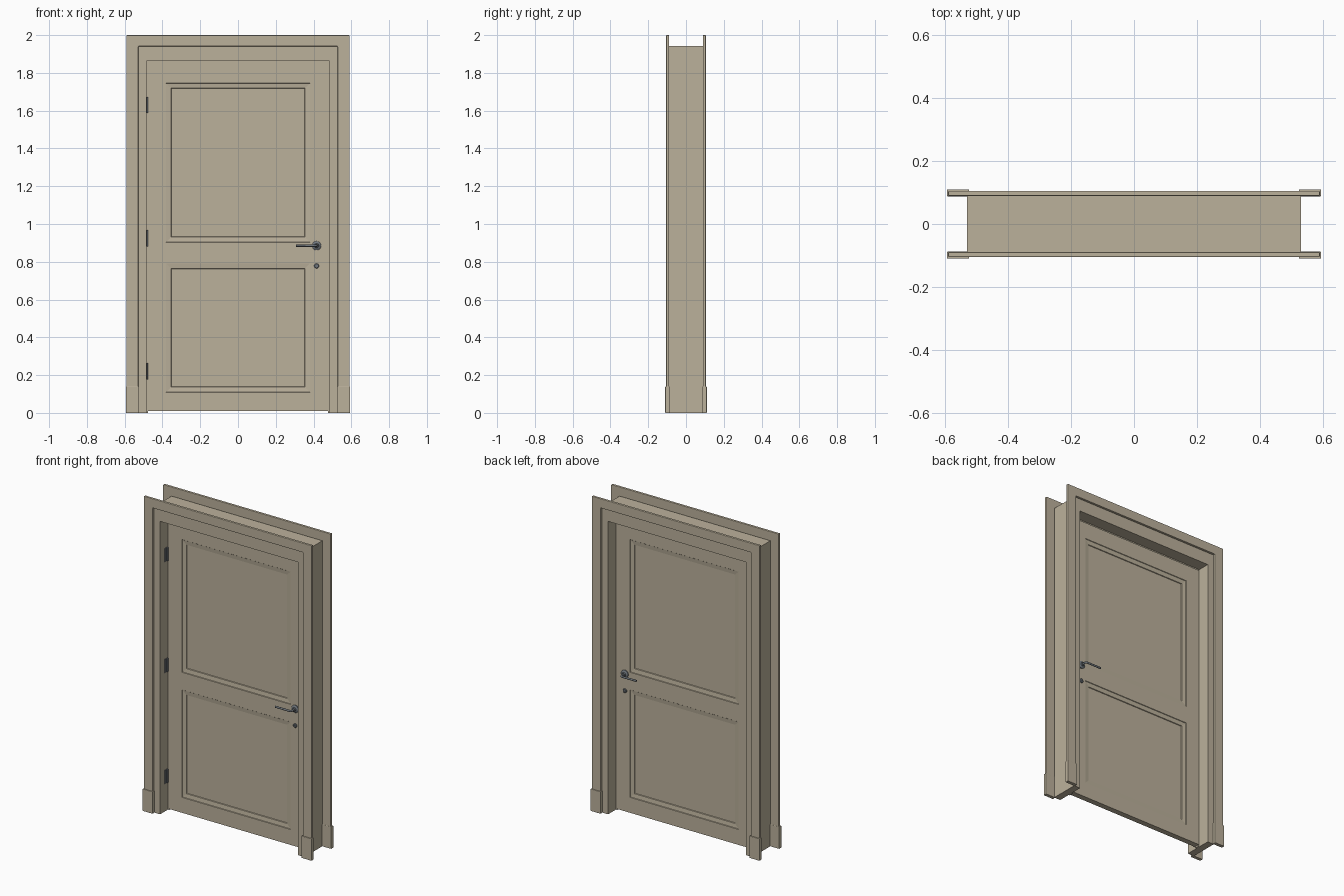
import bpy, bmesh, math
from mathutils import Vector

if "Cube" in bpy.data.objects:
    bpy.data.objects.remove(bpy.data.objects["Cube"])


def material(name, rgb):
    m = bpy.data.materials.new(name)
    m.diffuse_color = (*rgb, 1)
    m.use_nodes = True
    m.node_tree.nodes["Principled BSDF"].inputs["Base Color"].default_value = m.diffuse_color
    return m


WOOD = material("painted_wood", (0.50, 0.44, 0.33))
METAL = material("dark_metal", (0.16, 0.18, 0.20))


def finish(bm, name, mat, bevel=0.0, smooth=False):
    bmesh.ops.recalc_face_normals(bm, faces=bm.faces)
    me = bpy.data.meshes.new(name)
    bm.to_mesh(me)
    bm.free()
    ob = bpy.data.objects.new(name, me)
    bpy.context.collection.objects.link(ob)
    me.materials.append(mat)
    if bevel:
        mod = ob.modifiers.new("edge", 'BEVEL')
        mod.width, mod.segments = bevel, 2
    if smooth:
        bpy.context.view_layer.objects.active = ob
        ob.select_set(True)
        bpy.ops.object.shade_smooth_by_angle()
        ob.select_set(False)
    return ob


def box(name, x0, x1, y0, y1, z0, z1, mat=WOOD, bevel=0.0):
    bm = bmesh.new()
    bmesh.ops.create_cube(bm, size=1)
    for v in bm.verts:
        v.co = Vector(((x0 + x1) / 2 + v.co.x * (x1 - x0),
                       (y0 + y1) / 2 + v.co.y * (y1 - y0),
                       (z0 + z1) / 2 + v.co.z * (z1 - z0)))
    return finish(bm, name, mat, bevel)


def portal(name, xo, zo, xi, zi, y0, y1, bevel=0.0):
    """Upside-down U frame with mitred corners, extruded along y."""
    outer = [(-xo, 0), (-xo, zo), (xo, zo), (xo, 0)]
    inner = [(-xi, 0), (-xi, zi), (xi, zi), (xi, 0)]
    bm = bmesh.new()
    o = [bm.verts.new((x, y0, z)) for x, z in outer]
    i = [bm.verts.new((x, y0, z)) for x, z in inner]
    faces = [bm.faces.new((o[k], o[k + 1], i[k + 1], i[k])) for k in range(3)]
    ext = bmesh.ops.extrude_face_region(bm, geom=faces, use_keep_orig=True)["geom"]
    bmesh.ops.translate(bm, verts=[g for g in ext if isinstance(g, bmesh.types.BMVert)],
                        vec=(0, y1 - y0, 0))
    return finish(bm, name, WOOD, bevel)


def lathe(name, x, z, y0, side, profile, mat=METAL, n=24):
    """Round part around a y axis; profile is (radius, distance from the door)."""
    bm = bmesh.new()
    rings = []
    for r, d in profile:
        rings.append([bm.verts.new((x + r * math.cos(2 * math.pi * k / n), side * (y0 + d),
                                    z + r * math.sin(2 * math.pi * k / n))) for k in range(n)])
    for a, b in zip(rings, rings[1:]):
        for k in range(n):
            bm.faces.new((a[k], a[(k + 1) % n], b[(k + 1) % n], b[k]))
    bm.faces.new(rings[0])
    bm.faces.new(rings[-1])
    return finish(bm, name, mat, smooth=True)


# Frame: deep jamb lining, thin stop around the leaf
portal("jamb", 0.53, 1.942, 0.485, 1.862, -0.09, 0.09)
portal("door_stop", 0.50, 1.88, 0.476, 1.848, -0.012, 0.012)

# Casings and plinth blocks on both faces
for side, tag in ((-1, "front"), (1, "back")):
    y = sorted((side * 0.089, side * 0.105))
    portal(f"casing_{tag}", 0.59, 2.0, 0.528, 1.941, *y, bevel=0.003)
    yp = sorted((side * 0.088, side * 0.110))
    for sx in (-1, 1):
        x = sorted((sx * 0.524, sx * 0.594))
        box(f"plinth_{tag}_{'left' if sx < 0 else 'right'}", *x, *yp, 0, 0.14, bevel=0.002)

# Door leaf with two recessed, moulded panels per face
T = 0.018
xs = [-0.479, -0.382, 0.382, 0.479]
zs = [0.01, 0.108, 0.792, 0.903, 1.747, 1.852]
bm = bmesh.new()
grid = [[bm.verts.new((x, -T, z)) for x in xs] for z in zs]
faces = [bm.faces.new((grid[j][i], grid[j][i + 1], grid[j + 1][i + 1], grid[j + 1][i]))
         for j in range(5) for i in range(3)]
ext = bmesh.ops.extrude_face_region(bm, geom=faces, use_keep_orig=True)["geom"]
bmesh.ops.translate(bm, verts=[g for g in ext if isinstance(g, bmesh.types.BMVert)],
                    vec=(0, 2 * T, 0))
bmesh.ops.recalc_face_normals(bm, faces=bm.faces)
panels = [f for f in bm.faces if abs(f.normal.y) > 0.9 and f.calc_area() > 0.4]
for f in panels:
    s = 1 if f.calc_center_median().y > 0 else -1
    for inset, depth in ((0.003, 0.003), (0.037, 0.003), (0.003, 0.004)):
        bmesh.ops.inset_region(bm, faces=[f], thickness=inset)
        for v in f.verts:
            v.co.y -= s * depth
finish(bm, "door_leaf", WOOD)

# Lever handles, roses and keyhole covers on both faces
for side, tag in ((-1, "front"), (1, "back")):
    lathe(f"rose_{tag}", 0.416, 0.885, T, side,
          [(0.024, -0.002), (0.024, 0.005), (0.019, 0.009), (0.012, 0.011), (0.010, 0.018)])
    lathe(f"keyhole_cover_{tag}", 0.416, 0.778, T, side,
          [(0.013, -0.002), (0.013, 0.004), (0.010, 0.007), (0.004, 0.007), (0.004, 0.003)])
    cu = bpy.data.curves.new(f"lever_{tag}", 'CURVE')
    cu.dimensions = '3D'
    cu.bevel_depth, cu.bevel_resolution, cu.use_fill_caps = 0.0062, 3, True
    path = [(0.416, 0.010), (0.416, 0.034), (0.413, 0.041), (0.405, 0.044), (0.306, 0.044)]
    sp = cu.splines.new('POLY')
    sp.points.add(len(path) - 1)
    for p, (x, d) in zip(sp.points, path):
        p.co = (x, side * (T + d), 0.885, 1)
    cu.materials.append(METAL)
    bpy.context.collection.objects.link(bpy.data.objects.new(f"lever_{tag}", cu))

# Three hinges: leaf on the jamb plus round knuckle
for k, z in enumerate((0.22, 0.925, 1.63)):
    box(f"hinge_leaf_{k}", -0.486, -0.483, -0.045, -0.012, z - 0.043, z + 0.043, METAL)
    bm = bmesh.new()
    bmesh.ops.create_cone(bm, cap_ends=True, segments=12, radius1=0.005, radius2=0.005, depth=0.086)
    bmesh.ops.translate(bm, verts=bm.verts, vec=(-0.481, -T - 0.004, z))
    finish(bm, f"hinge_knuckle_{k}", METAL, smooth=True)
